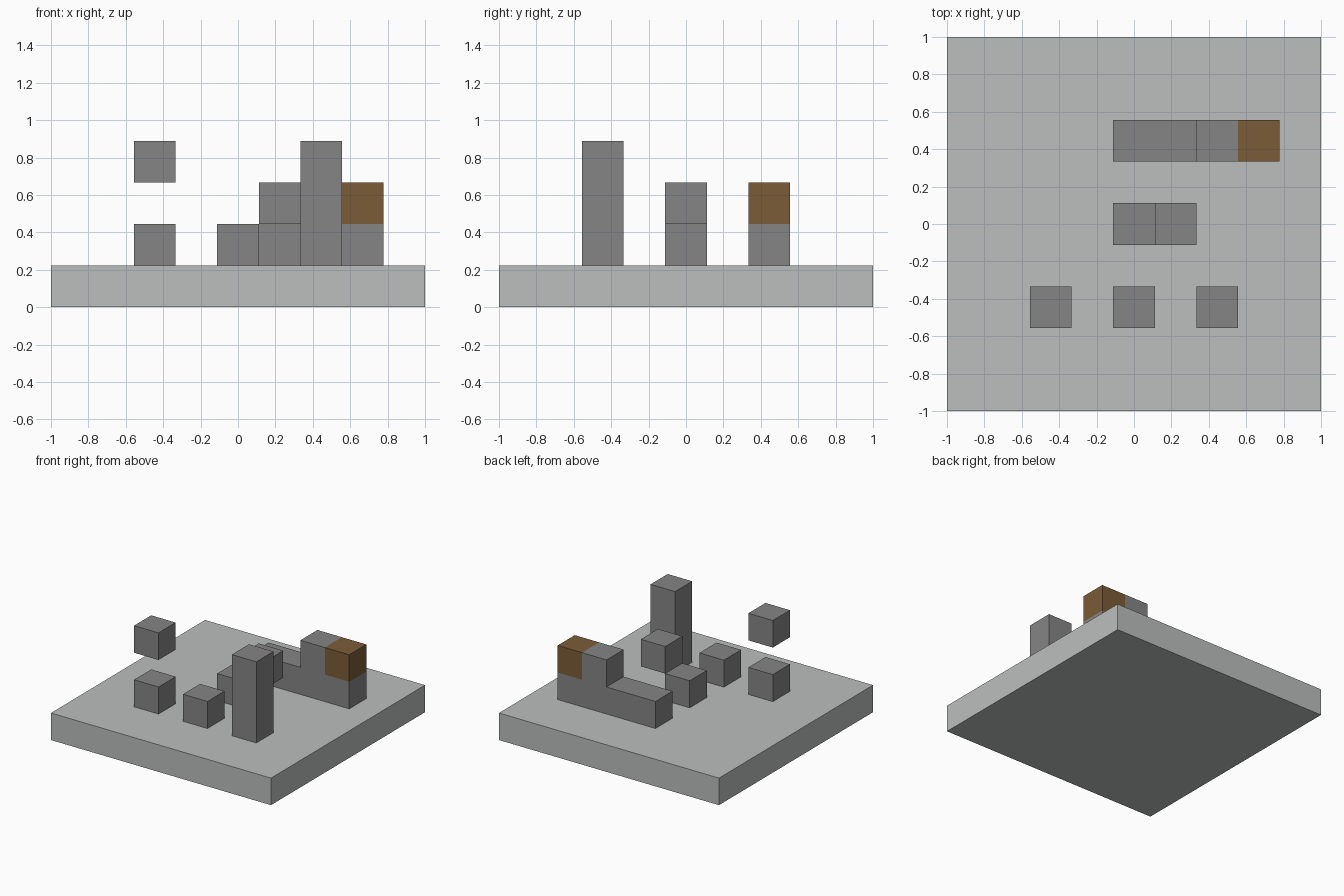
import bpy
import bmesh

U = 2 / 9  # one block


def material(name, color):
    m = bpy.data.materials.new(name)
    m.use_nodes = True
    m.diffuse_color = (*color, 1)
    m.node_tree.nodes["Principled BSDF"].inputs["Base Color"].default_value = (*color, 1)
    return m


def prism(name, profile, y, depth, mat):
    """Extrude an x-z outline, in block units, backwards from y."""
    bm = bmesh.new()
    face = bm.faces.new([bm.verts.new((x * U, y * U, z * U)) for x, z in profile])
    out = bmesh.ops.extrude_face_region(bm, geom=[face])
    verts = [v for v in out["geom"] if isinstance(v, bmesh.types.BMVert)]
    bmesh.ops.translate(bm, verts=verts, vec=(0, depth * U, 0))
    bmesh.ops.recalc_face_normals(bm, faces=bm.faces)
    mesh = bpy.data.meshes.new(name)
    bm.to_mesh(mesh)
    bm.free()
    mesh.materials.append(mat)
    obj = bpy.data.objects.new(name, mesh)
    bpy.context.collection.objects.link(obj)
    return obj


def block(name, x, y, z, mat, height=1):
    """Upright block on cell (x, y), starting z blocks up."""
    a, b, top = x - 0.5, x + 0.5, z + height
    return prism(name, [(a, z), (b, z), (b, top), (a, top)], y - 0.5, 1, mat)


if "Cube" in bpy.data.objects:
    bpy.data.objects.remove(bpy.data.objects["Cube"])

pale = material("pale grey", (0.50, 0.52, 0.515))
stone = material("stone grey", (0.235, 0.235, 0.235))
wood = material("wood brown", (0.20, 0.107, 0.04))

# Floor slab
prism("floor_slab", [(-4.5, 0), (4.5, 0), (4.5, 1), (-4.5, 1)], -4.5, 9, pale)

# Front row: block with another hovering above it, single block, pillar
block("front_right_block", -2, -2, 1, stone)
block("hovering_block", -2, -2, 3, stone)
block("front_middle_block", 0, -2, 1, stone)
block("pillar", 2, -2, 1, stone, height=3)

# Middle row: two blocks meeting along an edge
block("middle_lower_block", 0, 0, 1, stone)
block("middle_upper_block", 1, 0, 2, stone)

# Back row: stepped wall with a wooden block on its end
prism("stepped_wall",
      [(-0.5, 1), (3.5, 1), (3.5, 2), (2.5, 2), (2.5, 3), (1.5, 3), (1.5, 2), (-0.5, 2)],
      1.5, 1, stone)
block("wooden_block", 3, 2, 2, wood)
